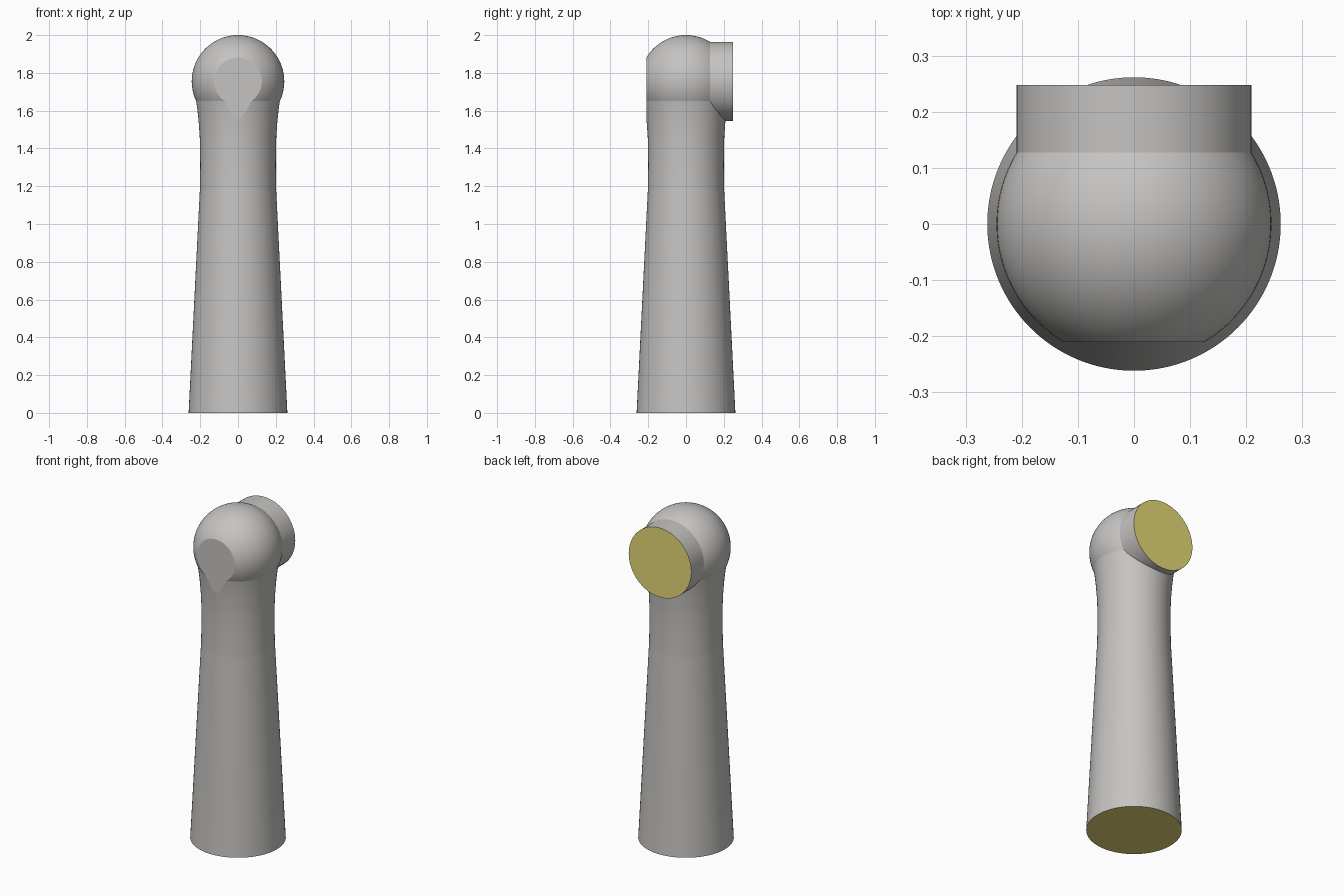
import bpy, bmesh, math
from mathutils import Matrix

if "Cube" in bpy.data.objects:
    bpy.data.objects.remove(bpy.data.objects["Cube"])

SEG = 128
HEAD_Z, HEAD_R = 1.755, 0.245      # round head
FLAT_Y = -0.21                     # flat cut on the front of the head
PORT_R = 0.209                     # round port on the back
CREASES = (1.18, 1.65)             # heights of the sharp rings on the post


def material(name, rgb):
    m = bpy.data.materials.new(name)
    m.diffuse_color = (*rgb, 1)
    m.use_nodes = True
    m.node_tree.nodes["Principled BSDF"].inputs["Base Color"].default_value = m.diffuse_color
    return m


grey = material("light_grey", (0.56, 0.55, 0.535))
olive = material("olive_yellow", (0.78, 0.69, 0.18))


def make_object(name, bm):
    bmesh.ops.recalc_face_normals(bm, faces=bm.faces)
    me = bpy.data.meshes.new(name)
    bm.to_mesh(me)
    bm.free()
    me.materials.append(grey)
    me.materials.append(olive)
    ob = bpy.data.objects.new(name, me)
    bpy.context.collection.objects.link(ob)
    bpy.ops.object.select_all(action='DESELECT')
    ob.select_set(True)
    bpy.context.view_layer.objects.active = ob
    bpy.ops.object.shade_smooth_by_angle(angle=math.radians(25), keep_sharp_edges=True)
    return ob


# Post: tapered column, flared neck and round head turned as one profile
profile = [(0, 0), (0.2615, 0), (0.202, 1.18), (0.20, 1.30), (0.2005, 1.40),
           (0.203, 1.47), (0.2075, 1.53), (0.2105, 1.565), (0.2155, 1.61)]
start = -math.asin((HEAD_Z - CREASES[1]) / HEAD_R)
steps = 32
for i in range(steps + 1):
    a = start + (math.pi / 2 - start) * i / steps
    profile.append((HEAD_R * math.cos(a), HEAD_Z + HEAD_R * math.sin(a)))

bm = bmesh.new()
verts = [bm.verts.new((r, 0, z)) for r, z in profile]
edges = [bm.edges.new(p) for p in zip(verts, verts[1:])]
bmesh.ops.spin(bm, geom=verts + edges, cent=(0, 0, 0), axis=(0, 0, 1),
               angle=2 * math.pi, steps=SEG)
bmesh.ops.remove_doubles(bm, verts=bm.verts, dist=1e-5)

# Flat cut on the front, head and neck only
upper = [f for f in bm.faces if f.calc_center_median().z > 1.45]
geom = list({v for f in upper for v in f.verts}) + \
    list({e for f in upper for e in f.edges}) + upper
cut = bmesh.ops.bisect_plane(bm, geom=geom, plane_co=(0, FLAT_Y, 0),
                             plane_no=(0, -1, 0), clear_outer=True)
rim = [e for e in cut["geom_cut"] if isinstance(e, bmesh.types.BMEdge)]
bmesh.ops.holes_fill(bm, edges=rim, sides=0)

# Sharp rim around the flat and sharp rings on the post
for e in bm.edges:
    on_rim = all(abs(v.co.y - FLAT_Y) < 1e-4 and v.co.z > 1.45 for v in e.verts)
    on_ring = any(all(abs(v.co.z - h) < 1e-4 for v in e.verts) for h in CREASES)
    if on_rim or on_ring:
        e.smooth = False

# Olive underside
for f in bm.faces:
    if f.calc_center_median().z < 0.001:
        f.material_index = 1
make_object("post_with_round_head", bm)

# Port: short cylinder facing backwards with an olive end face
bm = bmesh.new()
y0, y1 = 0.11, 0.248
bmesh.ops.create_cone(
    bm, cap_ends=True, segments=SEG, radius1=PORT_R, radius2=PORT_R,
    depth=y1 - y0,
    matrix=Matrix.Translation((0, (y0 + y1) / 2, HEAD_Z)) @ Matrix.Rotation(math.pi / 2, 4, 'X'))
for f in bm.faces:
    if f.calc_center_median().y > y1 - 0.001:
        f.material_index = 1
make_object("back_port", bm)
